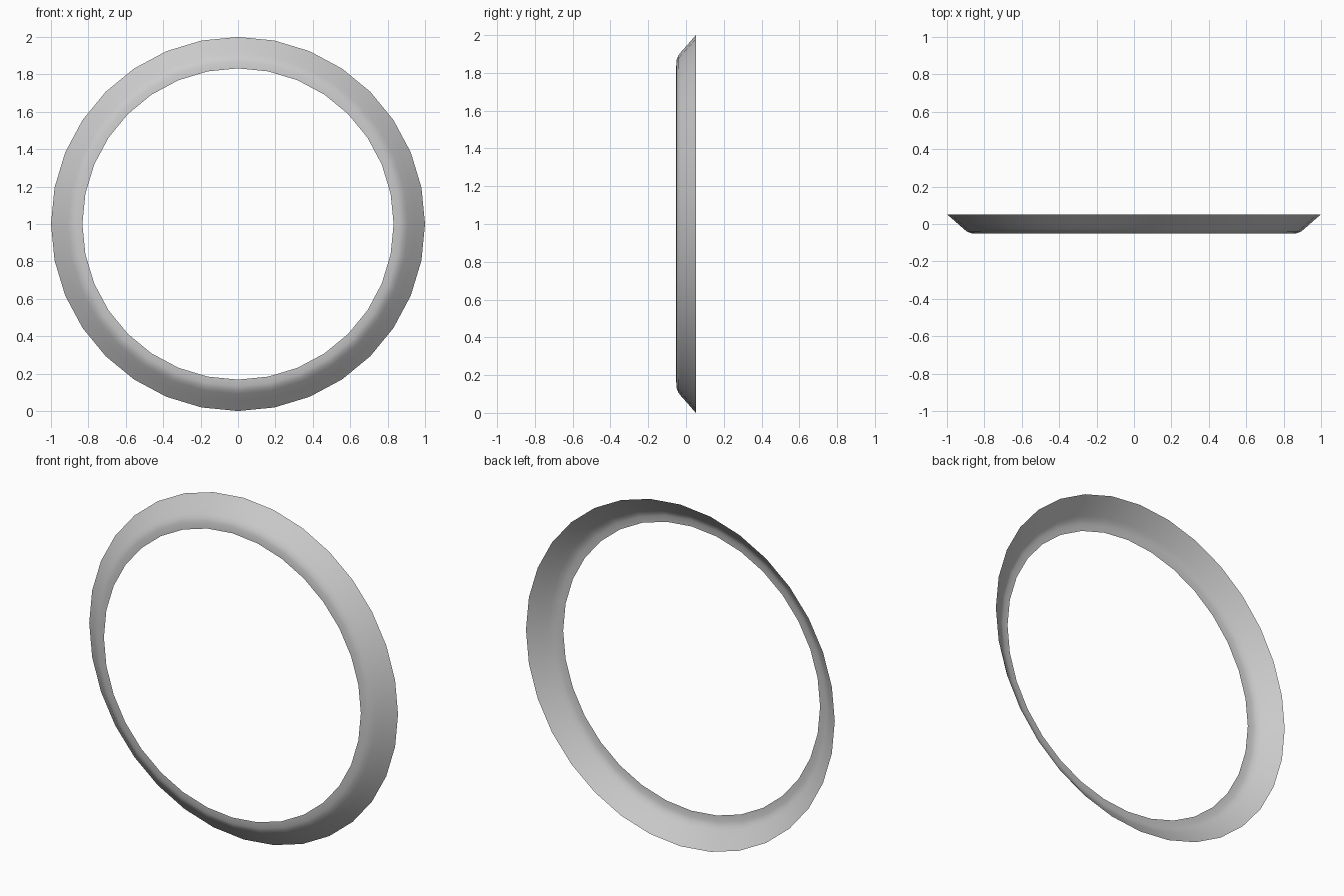
import bpy, bmesh
from math import sin, cos, tau

if "Cube" in bpy.data.objects:
    bpy.data.objects.remove(bpy.data.objects["Cube"])

SIDES = 32
# Cross-section of the open shell: (radius, y) from back outer rim to front inner rim
PROFILE = [(1.0, 0.052), (0.947, 0.006), (0.909, -0.028),
           (0.890, -0.042), (0.868, -0.050), (0.832, -0.052)]

# Sweep the cross-section around the y axis
bm = bmesh.new()
loops = []
for r, y in PROFILE:
    loops.append([bm.verts.new((r * sin(tau * i / SIDES), y, 1 + r * cos(tau * i / SIDES)))
                  for i in range(SIDES)])
for outer, inner in zip(loops, loops[1:]):
    for i in range(SIDES):
        j = (i + 1) % SIDES
        bm.faces.new((outer[i], inner[i], inner[j], outer[j]))

# Outside of the shell faces the front
bm.normal_update()
if sum(f.normal.y for f in bm.faces) > 0:
    bmesh.ops.reverse_faces(bm, faces=bm.faces[:])
for f in bm.faces:
    f.smooth = True

mesh = bpy.data.meshes.new("trim_ring")
bm.to_mesh(mesh)
bm.free()
ring = bpy.data.objects.new("trim_ring", mesh)
bpy.context.collection.objects.link(ring)
